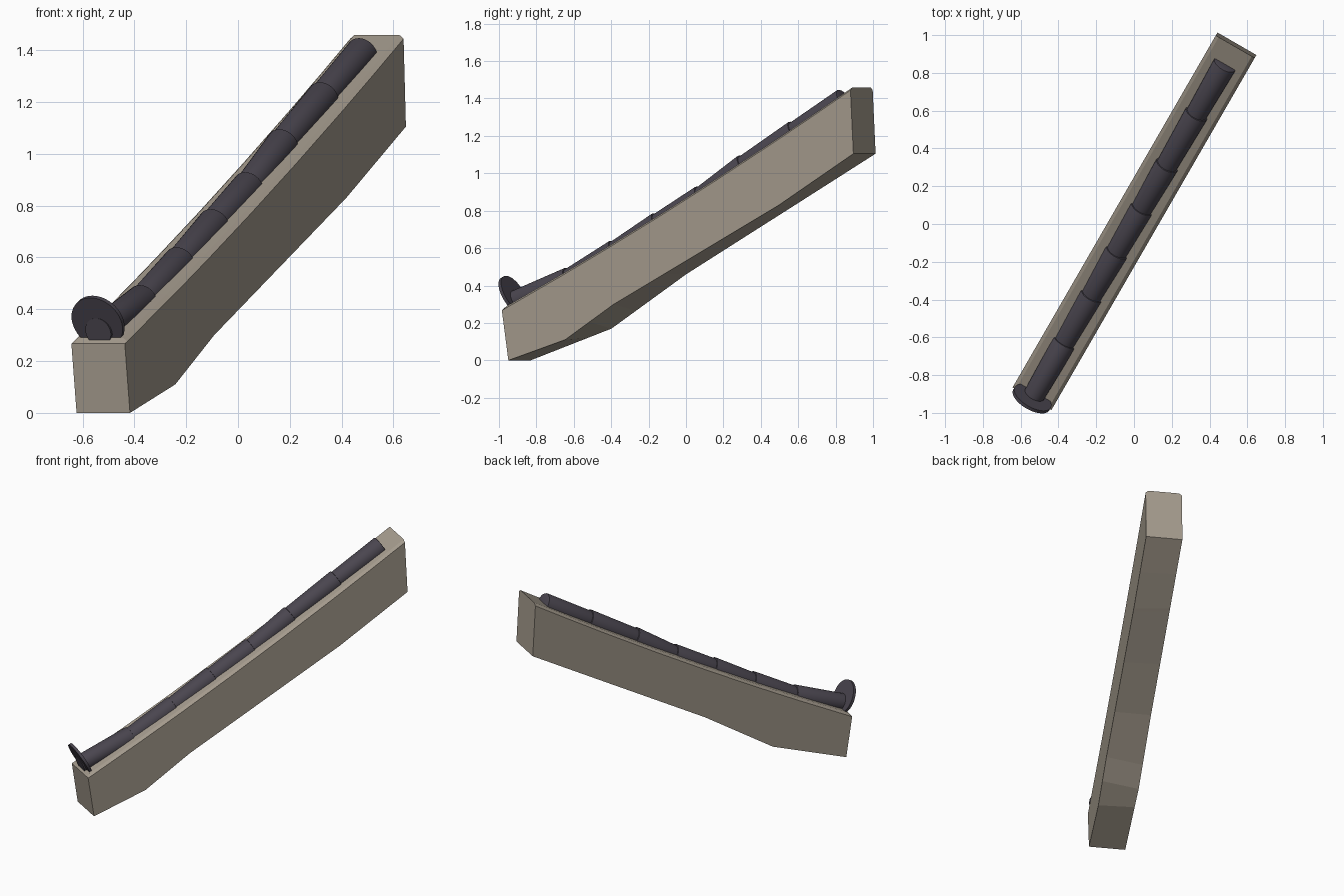
import bpy, bmesh, math
from mathutils import Vector, Matrix

if "Cube" in bpy.data.objects:
    bpy.data.objects.remove(bpy.data.objects["Cube"])

U = Vector((0.5, 0.866, 0))        # direction along the ridge, in plan
V = Vector((0.866, -0.5, 0))       # across the ridge (right side)
START = Vector((-0.54, -0.925, 0))


def P(s, w, z):
    return START + U * s + V * w + Vector((0, 0, z))


def mat(name, c):
    m = bpy.data.materials.new(name)
    m.diffuse_color = (*c, 1)
    m.use_nodes = True
    m.node_tree.nodes["Principled BSDF"].inputs["Base Color"].default_value = m.diffuse_color
    return m


MORTAR = mat("warm_grey_mortar", (0.37, 0.325, 0.265))
TILE = mat("dark_tile", (0.068, 0.06, 0.078))


def finish(bm, name, m, smooth=False):
    bmesh.ops.recalc_face_normals(bm, faces=bm.faces)
    me = bpy.data.meshes.new(name)
    bm.to_mesh(me)
    bm.free()
    me.materials.append(m)
    ob = bpy.data.objects.new(name, me)
    bpy.context.collection.objects.link(ob)
    if smooth:
        bpy.context.view_layer.objects.active = ob
        ob.select_set(True)
        bpy.ops.object.shade_smooth_by_angle(angle=math.radians(35))
        ob.select_set(False)


def interp(pts, x):
    for (x0, y0), (x1, y1) in zip(pts, pts[1:]):
        if x <= x1:
            return y0 + (y1 - y0) * (x - x0) / (x1 - x0)
    return pts[-1][1]


# Mortar body: lofted along the slope, underside differs left and right
LOW_R = [(0, 0), (0.35, 0.11), (0.65, 0.30), (1.67, 0.83), (2.13, 1.105)]
LOW_L = [(0, 0), (0.50, 0.17), (0.96, 0.46), (1.65, 0.84), (2.13, 1.105)]
HW, CH = 0.119, 0.018


def top_z(t):
    return 0.28 + 1.177 * t - 0.12 * t * (1 - t)


stations = sorted({p[0] for p in LOW_R + LOW_L} | {0.018, 1.3, 1.9})
bm = bmesh.new()
rings = []
for b in stations:
    t = b / 2.13
    s = 2.152 * t
    z = top_z(t)
    cap = z - (0.013 if b == 0 else 0)
    side = z - 0.013
    sb = 0.04 + b
    pts = [P(sb, -HW, interp(LOW_L, b)), P(sb, HW, interp(LOW_R, b)),
           P(s, HW, side), P(s, HW - CH, cap + 0.001),
           P(s, CH - HW, cap + 0.001), P(s, -HW, side)]
    rings.append([bm.verts.new(p) for p in pts])
for a, c in zip(rings, rings[1:]):
    for i in range(6):
        j = (i + 1) % 6
        bm.faces.new((a[i], a[j], c[j], c[i]))
bm.faces.new(rings[0])
bm.faces.new(rings[-1])
finish(bm, "mortar_body", MORTAR)


def round_part(name, a, b, r0, r1, seg, bevel=0):
    d = b - a
    bm = bmesh.new()
    bmesh.ops.create_cone(bm, cap_ends=True, segments=seg, radius1=r0,
                          radius2=r1, depth=d.length)
    if bevel:
        rim = [e for e in bm.edges if all(v.co.z > 0 for v in e.verts)]
        bmesh.ops.bevel(bm, geom=rim, offset=bevel, segments=2,
                        profile=0.5, affect='EDGES')
    rot = d.to_track_quat('Z', 'Y').to_matrix().to_4x4()
    bm.transform(Matrix.Translation((a + b) / 2) @ rot)
    finish(bm, name, TILE, True)


# Ridge tiles: tapered, each start tucked into the one below
JOINTS = [(0.0, 0.312), (0.348, 0.435), (0.636, 0.585), (0.902, 0.733),
          (1.167, 0.875), (1.433, 1.043), (1.745, 1.223), (2.045, 1.393)]
for i, (p, q) in enumerate(zip(JOINTS, JOINTS[1:])):
    a, b = P(p[0], 0, p[1]), P(q[0], 0, q[1])
    if i:
        a -= (b - a).normalized() * 0.03
    round_part(f"ridge_tile_{i + 1}", a, b, 0.056, 0.064, 32, 0.006)

# End disc closing the lower end, leaning forward
axis = U * math.cos(math.radians(28)) + Vector((0, 0, math.sin(math.radians(28))))
c = P(0, 0, 0.351)
round_part("end_disc", c - axis * 0.009, c + axis * 0.009, 0.11, 0.11, 48)
